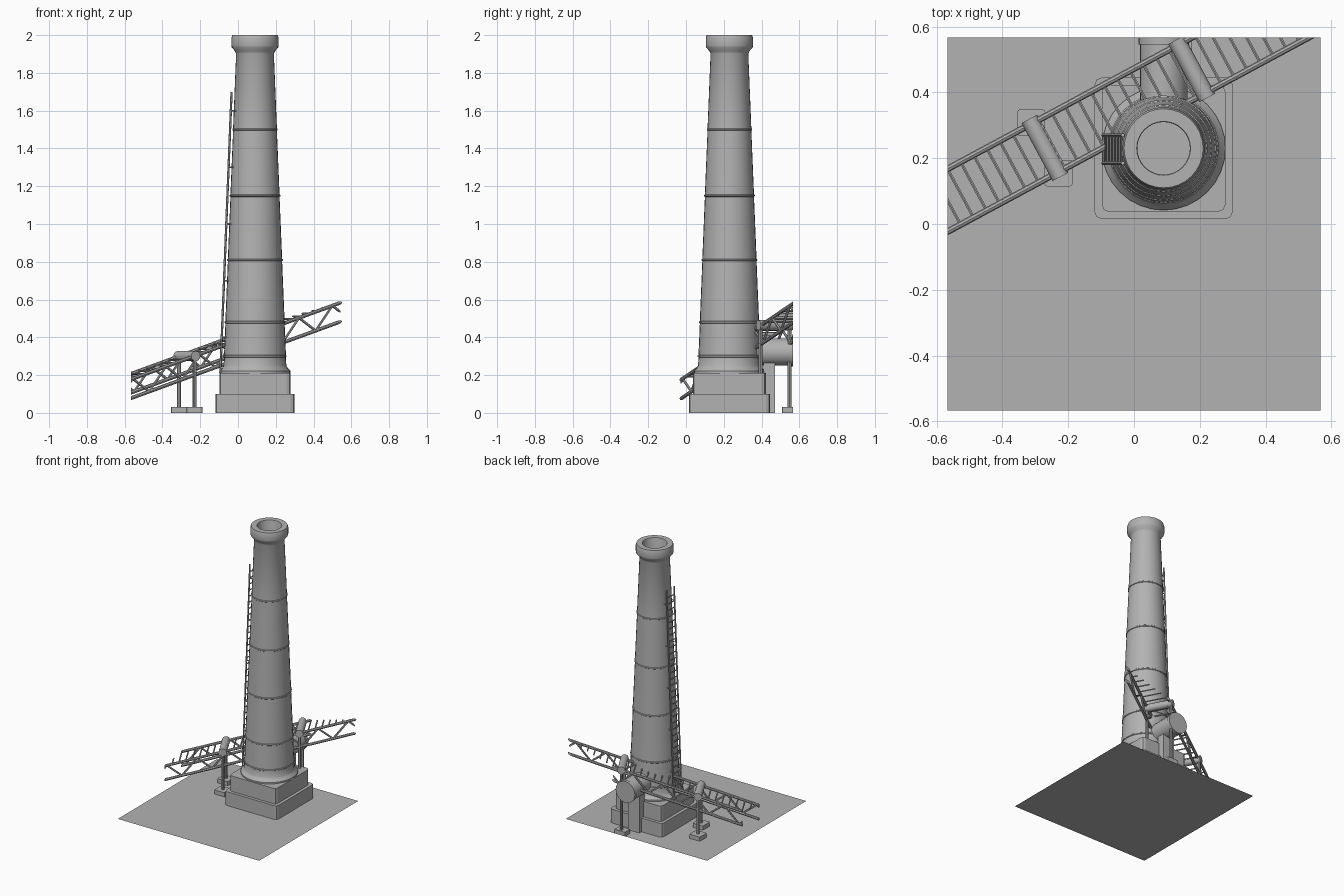
import bpy, bmesh
from math import pi, cos, sin, atan2
from mathutils import Vector, Matrix

old = bpy.data.objects.get("Cube")
if old:
    bpy.data.objects.remove(old, do_unlink=True)

GREY = bpy.data.materials.new("concrete grey")
GREY.use_nodes = True
GREY.diffuse_color = (0.45, 0.45, 0.45, 1)
GREY.node_tree.nodes["Principled BSDF"].inputs["Base Color"].default_value = GREY.diffuse_color

HALF = 0.567                      # half size of the ground
CX, CY = 0.09, 0.23               # chimney axis


def finish(name, bm, smooth=False, clip=False):
    """Turn a bmesh into an object, optionally trimmed to the ground square."""
    if clip:
        for n in ((1, 0, 0), (-1, 0, 0), (0, 1, 0)):
            geom = bm.verts[:] + bm.edges[:] + bm.faces[:]
            bmesh.ops.bisect_plane(bm, geom=geom, plane_co=Vector(n) * HALF,
                                   plane_no=n, clear_outer=True)
        bmesh.ops.holes_fill(bm, edges=[e for e in bm.edges if e.is_boundary], sides=0)
    bmesh.ops.recalc_face_normals(bm, faces=bm.faces)
    me = bpy.data.meshes.new(name)
    bm.to_mesh(me)
    bm.free()
    me.materials.append(GREY)
    ob = bpy.data.objects.new(name, me)
    bpy.context.collection.objects.link(ob)
    if smooth:
        bpy.ops.object.select_all(action='DESELECT')
        ob.select_set(True)
        bpy.context.view_layer.objects.active = ob
        bpy.ops.object.shade_smooth_by_angle(angle=0.6)
    return ob


def rod(bm, a, b, r, sides=6):
    a, b = Vector(a), Vector(b)
    d = b - a
    m = Matrix.Translation((a + b) / 2) @ d.to_track_quat('Z', 'Y').to_matrix().to_4x4()
    bmesh.ops.create_cone(bm, cap_ends=True, segments=sides, radius1=r, radius2=r,
                          depth=d.length, matrix=m)


def box(bm, lo, hi, bevel=0):
    lo, hi = Vector(lo), Vector(hi)
    m = Matrix.Translation((lo + hi) / 2) @ Matrix.Diagonal((*(hi - lo), 1))
    verts = bmesh.ops.create_cube(bm, size=1, matrix=m)["verts"]
    if bevel:
        edges = {e for v in verts for e in v.link_edges
                 if abs(e.verts[0].co.z - e.verts[1].co.z) > 1e-4}
        bmesh.ops.bevel(bm, geom=list(edges), offset=bevel, segments=2,
                        profile=0.5, affect='EDGES')


def lathe(name, profile, sides=32):
    bm = bmesh.new()
    vs = [bm.verts.new((CX + r, CY, z)) for r, z in profile]
    es = [bm.edges.new(p) for p in zip(vs, vs[1:])]
    bmesh.ops.spin(bm, geom=vs + es, cent=(CX, CY, 0), axis=(0, 0, 1),
                   angle=2 * pi, steps=sides, use_merge=True)
    bmesh.ops.remove_doubles(bm, verts=bm.verts, dist=1e-4)
    return finish(name, bm, smooth=True)


# Ground
bm = bmesh.new()
bmesh.ops.create_grid(bm, x_segments=1, y_segments=1, size=HALF)
finish("ground", bm)

# Stepped plinth
for name, hx, hy, z0, z1 in (("plinth_lower", 0.21, 0.215, 0, 0.1),
                             ("plinth_upper", 0.188, 0.193, 0.1, 0.212)):
    bm = bmesh.new()
    box(bm, (CX - hx, CY - hy, z0), (CX + hx, CY + hy, z1), 0.022)
    finish(name, bm)


# Tapered shaft with raised bands, moulded cap and hollow top
def radius(z):
    return 0.166 + (0.1 - 0.166) * (z - 0.25) / 1.65


shaft = [(0.188, 0.21), (0.188, 0.222), (0.172, 0.24), (radius(0.25), 0.25)]
for z in (0.3, 0.48, 0.81, 1.15, 1.5):
    r = radius(z)
    shaft += [(r, z - 0.006), (r + 0.004, z - 0.003), (r + 0.004, z + 0.003), (r, z + 0.006)]
shaft += [(0.1, 1.9), (0.106, 1.915), (0.123, 1.935), (0.125, 1.945), (0.125, 1.985),
          (0.12, 2.0), (0.082, 2.0), (0.08, 1.995), (0.08, 1.5), (0, 1.5)]
lathe("chimney_shaft", shaft)

# Access ladder following the taper
bm = bmesh.new()


def ladder_x(z):
    return CX - radius(z) - 0.016


for y in (0.185, 0.27):
    rod(bm, (ladder_x(0.21), y, 0.21), (ladder_x(1.7), y, 1.7), 0.006)
    for z in (0.4, 0.7, 1.0, 1.3, 1.6):
        rod(bm, (ladder_x(z), y, z), (ladder_x(z) + 0.035, y, z), 0.004)
for i in range(32):
    z = 0.25 + i * 0.045
    rod(bm, (ladder_x(z), 0.185, z), (ladder_x(z), 0.27, z), 0.004)
finish("ladder", bm)

# Flue entering the back, with its end flange and pier
bm = bmesh.new()
rod(bm, (CX, CY, 0.322), (CX, HALF, 0.322), 0.072, 24)
rod(bm, (CX, 0.545, 0.322), (CX, HALF, 0.322), 0.077, 24)
finish("flue", bm, smooth=True)
bm = bmesh.new()
box(bm, (CX - 0.045, 0.41, 0), (CX + 0.045, 0.47, 0.265))
finish("flue_pier", bm)

# Inclined conveyor: s runs along it, t across it, h is height above its deck
ANGLE = atan2(0.538, 1)
ALONG = Vector((cos(ANGLE), sin(ANGLE), 0))
ACROSS = Vector((-sin(ANGLE), cos(ANGLE), 0))
OFFSET = 0.332
START, END, STEP = -0.6, 0.85, 0.1


def on_belt(s, t, h=0.0):
    return ALONG * s + ACROSS * (OFFSET + t) + Vector((0, 0, 0.342 + 0.322 * s + h))


for side, t in (("right", -0.084), ("left", 0.084)):
    bm = bmesh.new()
    for h in (0, -0.1):
        rod(bm, on_belt(START, t, h), on_belt(END, t, h), 0.01, 8)
    for i in range(15):
        s = START + i * STEP
        up, down = (0, -0.1) if i % 2 else (-0.1, 0)
        rod(bm, on_belt(s, t, up), on_belt(s + STEP, t, down), 0.007)
    finish("conveyor_truss_" + side, bm, clip=True)

bm = bmesh.new()
for i in range(33):
    s = START + i * 0.045
    rod(bm, on_belt(s, -0.084), on_belt(s, 0.084), 0.005)
finish("conveyor_rollers", bm, clip=True)

# Drums, legs and footings carrying the conveyor
for name, s in (("lower", -0.129), ("upper", 0.378)):
    bm = bmesh.new()
    rod(bm, on_belt(s, -0.1), on_belt(s, 0.1), 0.027, 16)
    finish(name + "_drum", bm, smooth=True, clip=True)
    bm = bmesh.new()
    for t in (-0.087, 0.087):
        p = on_belt(s, t)
        rod(bm, (p.x, p.y, 0), p, 0.01, 8)
        box(bm, (p.x - 0.042, p.y - 0.04, 0), (p.x + 0.042, p.y + 0.04, 0.03), 0.006)
    finish(name + "_legs", bm, clip=True)
